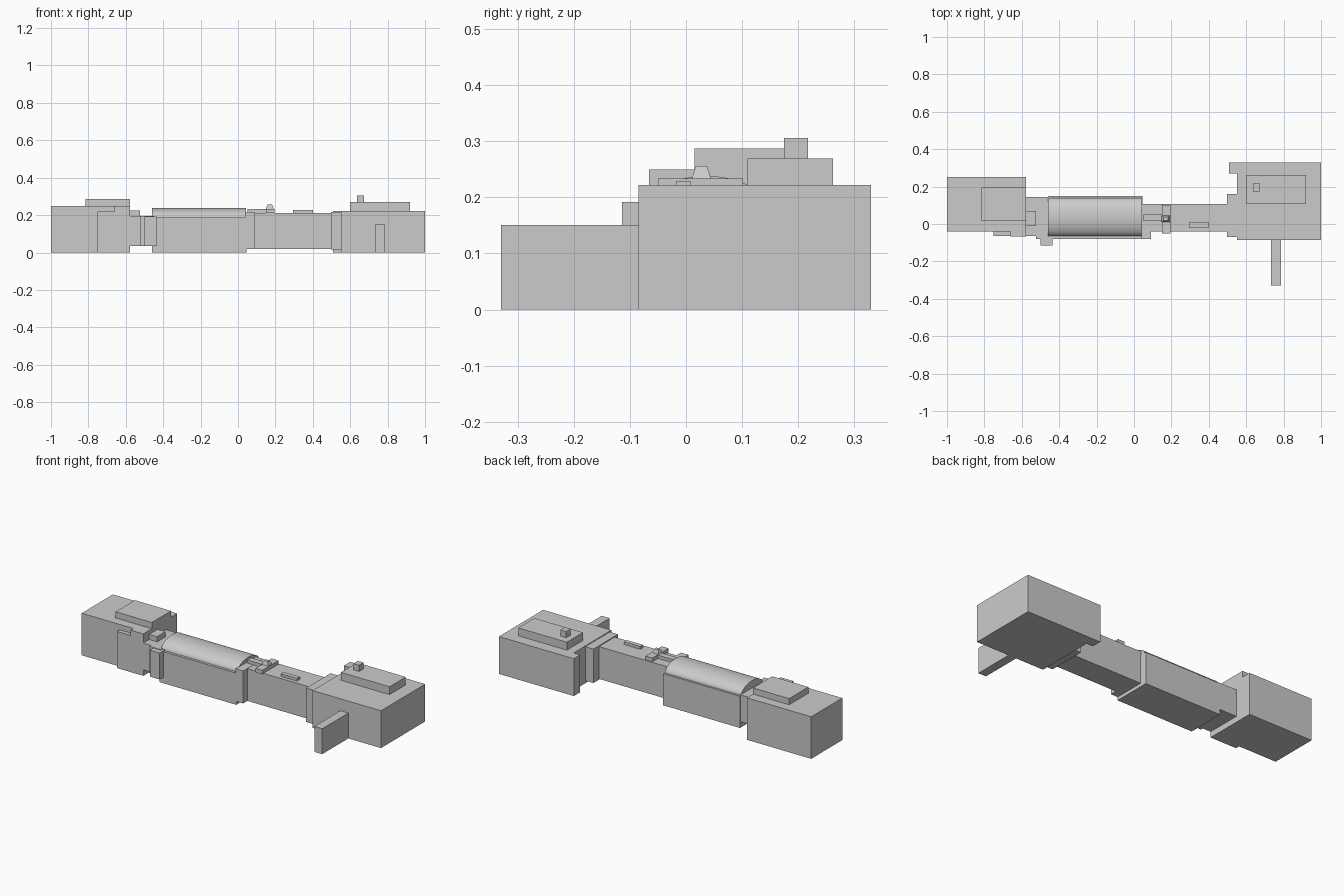
import bpy, bmesh, math

if "Cube" in bpy.data.objects:
    bpy.data.objects.remove(bpy.data.objects["Cube"])


def mesh_object(name, verts, faces):
    mesh = bpy.data.meshes.new(name)
    mesh.from_pydata(verts, [], faces)
    bm = bmesh.new()
    bm.from_mesh(mesh)
    bmesh.ops.recalc_face_normals(bm, faces=bm.faces)
    bm.to_mesh(mesh)
    bm.free()
    obj = bpy.data.objects.new(name, mesh)
    bpy.context.collection.objects.link(obj)
    return obj


def box(name, x0, x1, y0, y1, z0, z1, taper=1.0):
    cx, cy = (x0 + x1) / 2, (y0 + y1) / 2
    hx, hy = (x1 - x0) / 2, (y1 - y0) / 2
    verts = [(cx + sx * hx * t, cy + sy * hy * t, z)
             for z, t in ((z0, 1), (z1, taper))
             for sx, sy in ((-1, -1), (1, -1), (1, 1), (-1, 1))]
    sides = [(i, (i + 1) % 4, (i + 1) % 4 + 4, i + 4) for i in range(4)]
    return mesh_object(name, verts, [(3, 2, 1, 0), (4, 5, 6, 7)] + sides)


def vault(name, x0, x1, y0, y1, z0, rise, n=32):
    cy, r = (y0 + y1) / 2, (y1 - y0) / 2
    arc = [(cy - r * math.cos(math.pi * i / n), z0 + rise * math.sin(math.pi * i / n))
           for i in range(n + 1)]
    m = n + 1
    verts = [(x, y, z) for x in (x0, x1) for y, z in arc]
    faces = [(i, (i + 1) % m, (i + 1) % m + m, i + m) for i in range(m)]
    faces += [tuple(range(m)), tuple(range(2 * m - 1, m - 1, -1))]
    obj = mesh_object(name, verts, faces)
    bpy.context.view_layer.objects.active = obj
    obj.select_set(True)
    bpy.ops.object.shade_smooth_by_angle(angle=math.radians(35))
    obj.select_set(False)


# Left end block with its stepped front panel and raised roof
box("left_block", -1, -0.577, -0.04, 0.252, 0, 0.25)
box("left_front_panel", -0.75, -0.577, -0.065, -0.03, 0, 0.218)
box("left_front_pier", -0.66, -0.577, -0.066, -0.03, 0.2, 0.25)
box("left_roof", -0.815, -0.577, 0.015, 0.195, 0.249, 0.287)

# Link between the left block and the vaulted hall
box("left_link", -0.578, -0.455, -0.065, 0.145, 0.035, 0.195)
box("left_link_step", -0.525, -0.45, -0.08, 0, 0.035, 0.195)
box("left_link_bay", -0.5, -0.435, -0.114, 0, 0.035, 0.192)
box("left_link_vent", -0.577, -0.525, -0.01, 0.07, 0.194, 0.226)

# Vaulted hall
box("hall_base", -0.46, 0.045, -0.08, 0.15, 0, 0.188)
vault("hall_vault", -0.46, 0.042, -0.065, 0.138, 0.186, 0.052)

# Long corridor and its rooftop fittings
box("corridor", 0.04, 0.5, -0.04, 0.108, 0.02, 0.212)
box("corridor_collar", 0.04, 0.09, -0.08, 0.108, 0.02, 0.213)
box("roof_duct", 0.05, 0.15, 0.015, 0.05, 0.21, 0.232)
box("roof_ridge", 0.15, 0.195, -0.05, 0.102, 0.21, 0.234)
box("roof_lug", 0.148, 0.192, 0.01, 0.045, 0.233, 0.256, taper=0.55)
box("roof_vent", 0.295, 0.4, -0.018, 0.009, 0.21, 0.228)

# Right end block with link, corner, roof, chimney and front arm
box("right_link", 0.497, 0.555, -0.07, 0.16, 0.015, 0.217)
box("right_back_corner", 0.507, 0.56, 0.27, 0.33, 0, 0.222)
box("right_block", 0.55, 1, -0.085, 0.33, 0, 0.222)
box("right_roof", 0.6, 0.92, 0.11, 0.262, 0.221, 0.269)
box("chimney", 0.636, 0.674, 0.175, 0.217, 0.268, 0.306)
box("front_arm", 0.733, 0.785, -0.33, -0.08, 0, 0.151)
